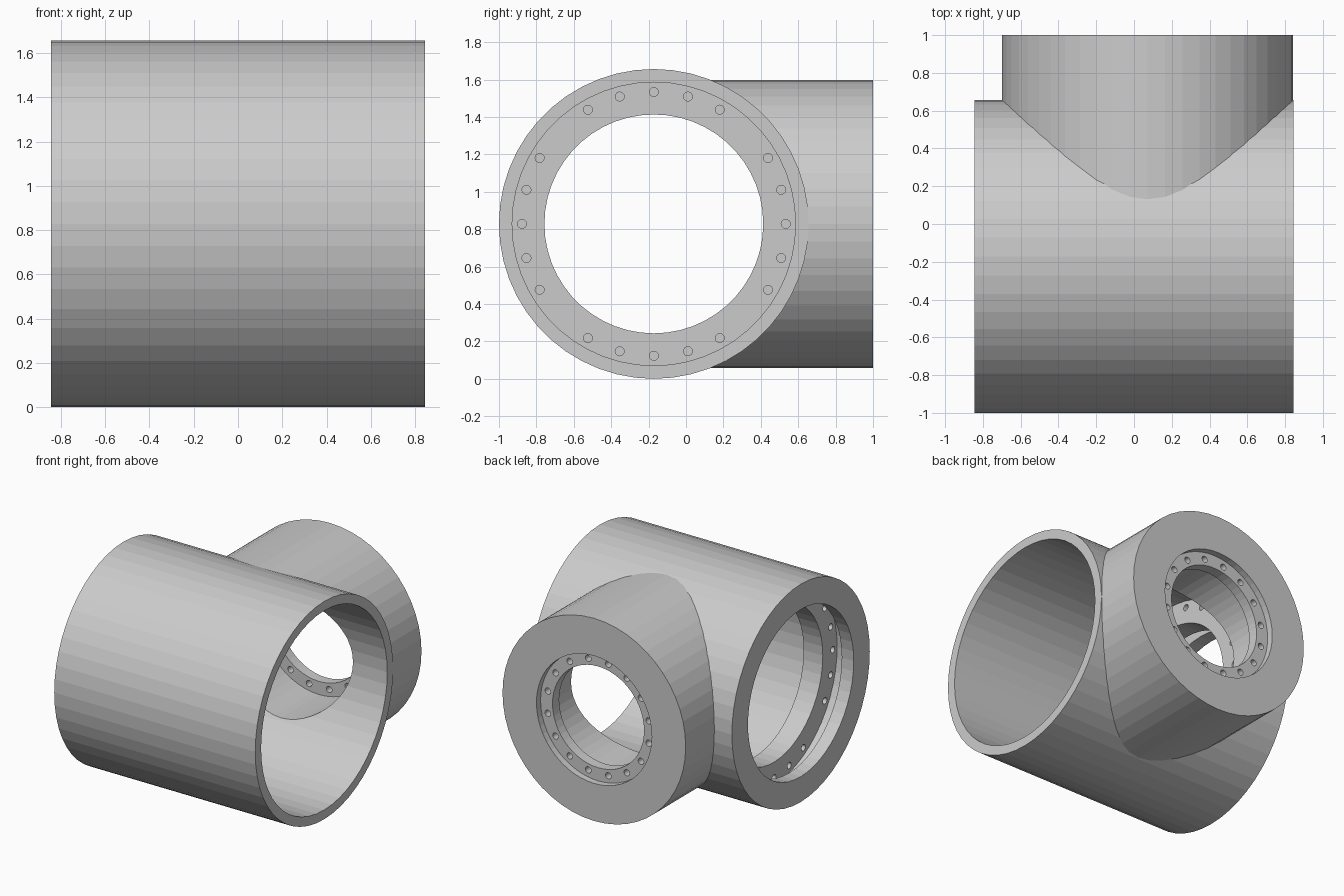
import bpy, bmesh
from math import sin, cos, pi, radians
from mathutils import Vector

if "Cube" in bpy.data.objects:
    bpy.data.objects.remove(bpy.data.objects["Cube"])

SIDES = 52
MAIN = Vector((0, -0.172, 0.828))      # run axis, along x
BRANCH = Vector((0.0725, 0, 0.828))    # branch axis, along y


def ring_point(axis, centre, along, radius, angle):
    a, b = radius * cos(angle), radius * sin(angle)
    offset = Vector((along, a, b)) if axis == 'x' else Vector((a, along, b))
    return centre + offset


def revolve(bm, axis, centre, profile, sides=SIDES):
    """Closed solid of revolution from (position along axis, radius) pairs."""
    rings = [[bm.verts.new(ring_point(axis, centre, p, r, 2 * pi * i / sides))
              for i in range(sides)] for p, r in profile]
    for lo, hi in zip(rings, rings[1:]):
        for i in range(sides):
            j = (i + 1) % sides
            bm.faces.new((lo[i], lo[j], hi[j], hi[i]))
    bm.faces.new(rings[0])
    bm.faces.new(rings[-1])


def finish(name, bm):
    bmesh.ops.recalc_face_normals(bm, faces=bm.faces)
    mesh = bpy.data.meshes.new(name)
    bm.to_mesh(mesh)
    bm.free()
    obj = bpy.data.objects.new(name, mesh)
    bpy.context.collection.objects.link(obj)
    return obj


def solid(name, axis, centre, profile):
    bm = bmesh.new()
    revolve(bm, axis, centre, profile)
    return finish(name, bm)


def bolt_holes(name, axis, centre, span, circle, angles):
    bm = bmesh.new()
    for a in angles:
        c = ring_point(axis, centre, 0, circle, radians(a))
        revolve(bm, axis, c, [(s, 0.024) for s in span], 16)
    return finish(name, bm)


def combine(target, tool, operation):
    tool.hide_render = True
    mod = target.modifiers.new(tool.name, 'BOOLEAN')
    mod.operation, mod.object, mod.solver = operation, tool, 'EXACT'
    bpy.context.view_layer.objects.active = target
    bpy.ops.object.modifier_apply(modifier=mod.name)
    bpy.data.objects.remove(tool, do_unlink=True)


# Outer body: run cylinder plus side branch
body = solid("tee_housing", 'x', MAIN, [(-0.845, 0.828), (0.845, 0.828)])
combine(body, solid("branch", 'y', BRANCH, [(-0.1, 0.77), (1.0, 0.77)]), 'UNION')

# Run cavity: end lip, recess, bolt flange, long bore
run_profile = [(-0.95, 0.635), (-0.745, 0.635), (-0.745, 0.7575), (-0.62, 0.7575),
               (-0.62, 0.585), (-0.46, 0.585), (-0.46, 0.7575), (0.95, 0.7575)]
combine(body, solid("run_cavity", 'x', MAIN, run_profile), 'DIFFERENCE')

# Branch cavity: bore, bolt flange, shallow outer recess
branch_profile = [(-0.1, 0.485), (0.87, 0.485), (0.87, 0.385),
                  (0.95, 0.385), (0.95, 0.485), (1.1, 0.485)]
combine(body, solid("branch_cavity", 'y', BRANCH, branch_profile), 'DIFFERENCE')

# Bolt holes: run flange skips the diagonals, branch flange is evenly spaced
run_angles = [a for a in range(0, 360, 15) if a % 90 != 45]
combine(body, bolt_holes("run_bolts", 'x', MAIN, (-0.66, -0.40), 0.705, run_angles), 'DIFFERENCE')
branch_angles = [11.25 + 22.5 * i for i in range(16)]
combine(body, bolt_holes("branch_bolts", 'y', BRANCH, (0.84, 0.98), 0.432, branch_angles), 'DIFFERENCE')
